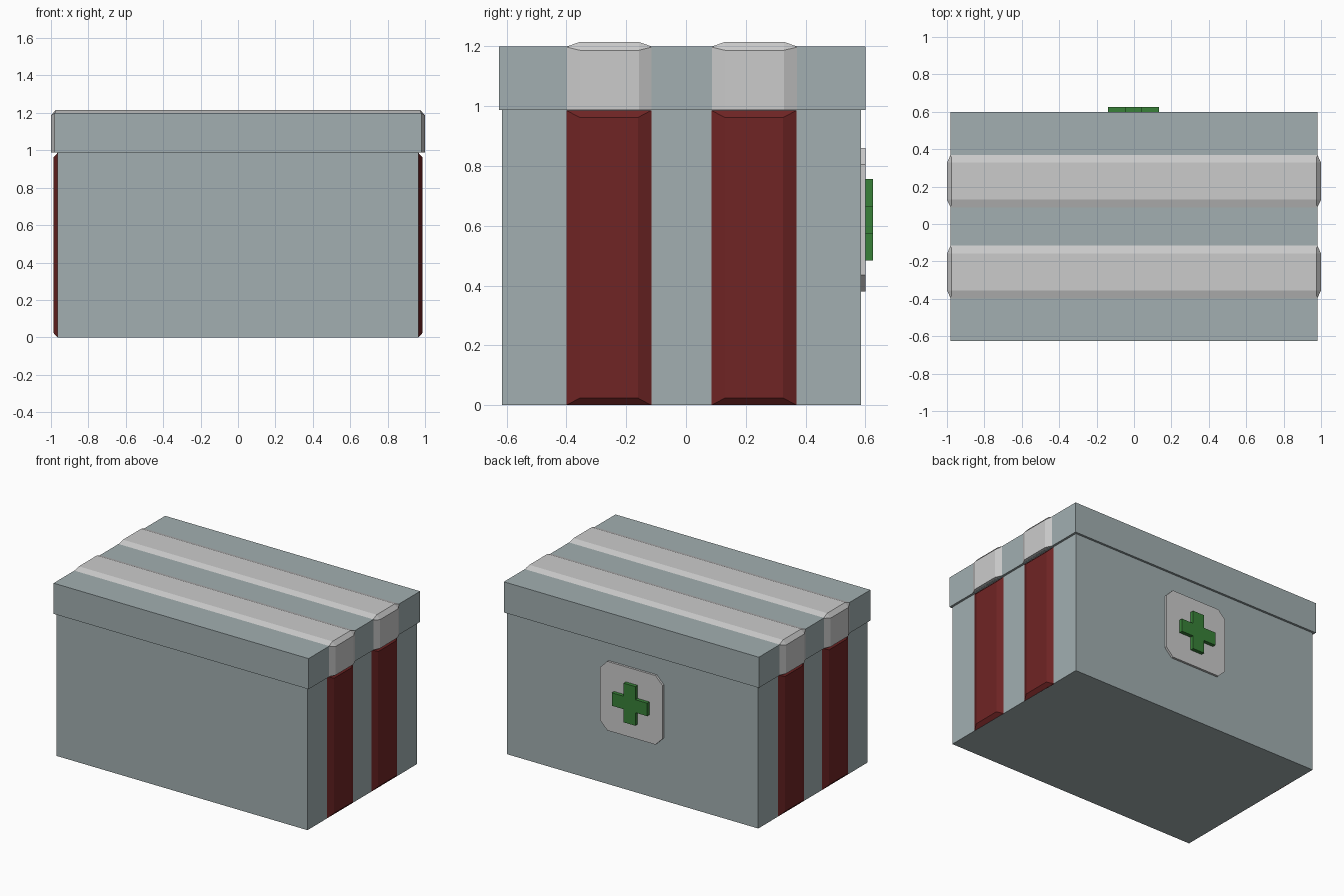
import bpy, bmesh

if "Cube" in bpy.data.objects:
    bpy.data.objects.remove(bpy.data.objects["Cube"])


def material(name, rgb):
    m = bpy.data.materials.new(name)
    m.diffuse_color = (*rgb, 1)
    m.use_nodes = True
    m.node_tree.nodes["Principled BSDF"].inputs["Base Color"].default_value = m.diffuse_color
    return m


STEEL = material("pale_steel", (0.36, 0.43, 0.44))
RED = material("dark_red", (0.16, 0.018, 0.018))
GREEN = material("green", (0.04, 0.22, 0.04))


def finish(bm, name, mat=None):
    bmesh.ops.recalc_face_normals(bm, faces=bm.faces)
    me = bpy.data.meshes.new(name)
    bm.to_mesh(me)
    bm.free()
    if mat:
        me.materials.append(mat)
    ob = bpy.data.objects.new(name, me)
    bpy.context.collection.objects.link(ob)


def box(name, lo, hi, mat=None):
    bm = bmesh.new()
    bmesh.ops.create_cube(bm, size=1)
    for v in bm.verts:
        v.co = [lo[i] if v.co[i] < 0 else hi[i] for i in range(3)]
    finish(bm, name, mat)


def loft(name, rings, mat=None):
    """Join equal-length rings of points and cap both ends."""
    bm = bmesh.new()
    vs = [[bm.verts.new(p) for p in r] for r in rings]
    n = len(rings[0])
    for a, b in zip(vs, vs[1:]):
        for i in range(n):
            j = (i + 1) % n
            bm.faces.new((a[i], a[j], b[j], b[i]))
    bm.faces.new(vs[0])
    bm.faces.new(vs[-1])
    finish(bm, name, mat)


def plate(name, outline, y0, y1, mat=None):
    loft(name, [[(x, y, z) for x, z in outline] for y in (y0, y1)], mat)


# Chest body and overhanging lid
box("body", (-0.965, -0.615, 0), (0.965, 0.585, 0.99), STEEL)
box("lid", (-0.98, -0.625, 0.987), (0.98, 0.6, 1.2), STEEL)

BEV = 0.045
for label, y0, y1 in (("front", -0.4, -0.113), ("rear", 0.085, 0.373)):
    # Bevelled strap wrapped over the lid: low profile at the edges, high in the middle
    low = [(-0.979, 0.988), (-0.979, 1.199), (-0.979, 1.199),
           (0.979, 1.199), (0.979, 1.199), (0.979, 0.988)]
    low[1:5] = [(-0.979, 1.198), (-0.978, 1.199), (0.978, 1.199), (0.979, 1.198)]
    high = [(-1.0, 0.988), (-1.0, 1.187), (-0.975, 1.215),
            (0.975, 1.215), (1.0, 1.187), (1.0, 0.988)]
    sections = ((y0, low), (y0 + BEV, high), (y1 - BEV, high), (y1, low))
    loft(label + "_lid_strap", [[(x, y, z) for x, z in s] for y, s in sections])

    # Red bevelled strips on both ends of the body
    for side, s in (("left", -1), ("right", 1)):
        rings = []
        for x, dy, dz in ((0.96, 0, 0), (0.965, 0, 0), (0.987, BEV, 0.024)):
            a, b, c, d = y0 + dy, y1 - 0.003 - dy, dz, 0.986 - dz
            rings.append([(s * x, a, c), (s * x, b, c), (s * x, b, d), (s * x, a, d)])
        loft(f"{label}_{side}_body_strip", rings, RED)

# Octagonal badge plate and raised cross on the back
CZ = 0.62
w, c = 0.24, 0.055
octagon = [(-w, -w + c), (-w + c, -w), (w - c, -w), (w, -w + c),
           (w, w - c), (w - c, w), (-w + c, w), (-w, w - c)]
plate("badge_plate", [(x, z + CZ) for x, z in octagon], 0.58, 0.6)

a, t = 0.136, 0.045
cross = [(-t, -a), (t, -a), (t, -t), (a, -t), (a, t), (t, t),
         (t, a), (-t, a), (-t, t), (-a, t), (-a, -t), (-t, -t)]
plate("badge_cross", [(x - 0.003, z + CZ) for x, z in cross], 0.595, 0.625, GREEN)
